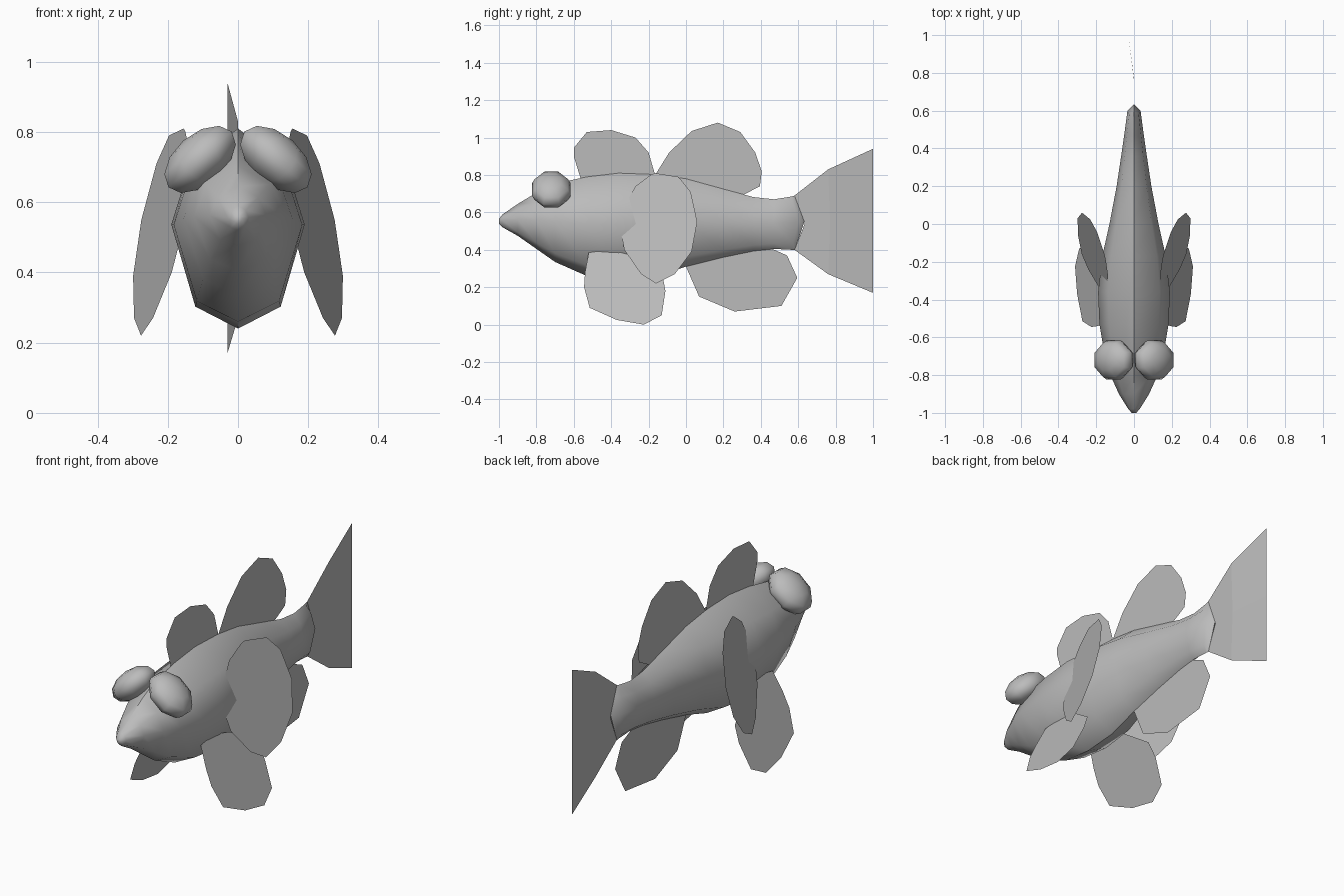
import bpy, bmesh, math
from mathutils import Matrix, Vector

if "Cube" in bpy.data.objects:
    bpy.data.objects.remove(bpy.data.objects["Cube"])

grey = bpy.data.materials.new("grey")
grey.diffuse_color = (0.5, 0.5, 0.5, 1)
grey.use_nodes = True
grey.node_tree.nodes["Principled BSDF"].inputs["Base Color"].default_value = grey.diffuse_color


def make(name, verts, faces, smooth=None):
    me = bpy.data.meshes.new(name)
    me.from_pydata(verts, [], faces)
    me.materials.append(grey)
    ob = bpy.data.objects.new(name, me)
    bpy.context.collection.objects.link(ob)
    if smooth:
        bm = bmesh.new()
        bm.from_mesh(me)
        bmesh.ops.remove_doubles(bm, verts=bm.verts, dist=1e-5)
        bmesh.ops.recalc_face_normals(bm, faces=bm.faces)
        bm.to_mesh(me)
        bm.free()
        bpy.ops.object.select_all(action='DESELECT')
        ob.select_set(True)
        bpy.context.view_layer.objects.active = ob
        bpy.ops.object.shade_smooth_by_angle(angle=math.radians(smooth))
    return ob


def fin(name, outline, x_of):
    """Flat sheet: (y, z) outline placed on the plane x = x_of(y, z)."""
    return make(name, [(x_of(y, z), y, z) for y, z in outline],
                [list(range(len(outline)))])


# Body: eight-sided rings (y, top, bottom, half width, forward bulge of middle)
rings = [
    (-1.0, 0.565, 0.54, 0.012, 0), (-0.98, 0.59, 0.52, 0.03, 0),
    (-0.90, 0.645, 0.475, 0.08, 0), (-0.80, 0.705, 0.405, 0.125, 0),
    (-0.70, 0.755, 0.335, 0.155, 0), (-0.53, 0.79, 0.26, 0.183, 0),
    (-0.36, 0.81, 0.24, 0.19, 0), (-0.17, 0.803, 0.255, 0.168, 0),
    (0.0, 0.78, 0.31, 0.13, 0), (0.20, 0.725, 0.36, 0.092, 0),
    (0.36, 0.682, 0.393, 0.068, 0), (0.47, 0.67, 0.405, 0.052, 0),
    (0.565, 0.685, 0.40, 0.035, 0.035), (0.58, 0.69, 0.398, 0.0, 0.055),
]
section = [(0, 1), (0.72, 0.64), (1, 0.04), (0.64, -0.78),
           (0, -1), (-0.64, -0.78), (-1, 0.04), (-0.72, 0.64)]
verts, faces = [], []
for y, top, bottom, w, bulge in rings:
    mid, half = (top + bottom) / 2, (top - bottom) / 2
    for sx, sz in section:
        verts.append((sx * w, y + bulge * (1 - abs(sz)), mid + sz * half))
for i in range(len(rings) - 1):
    for j in range(8):
        k = (j + 1) % 8
        faces.append((i * 8 + j, i * 8 + k, i * 8 + 8 + k, i * 8 + 8 + j))
faces.append(tuple(range(8)))
make("body", verts, faces, 50)

# Tail fin: fanned columns, curling slightly sideways at the back edge
columns = [(0.0, 0.58, 0.69, 0.635, 0.54, 0.40),
           (0.0, 0.76, 0.83, 0.77, 0.545, 0.27),
           (-0.03, 1.0, 0.94, 1.0, 0.55, 0.17)]
verts, faces = [], []
for x, y, top, ym, zm, bottom in columns:
    verts += [(x, y, top), (x, ym, zm), (x, y, bottom)]
for i in (0, 3):
    for j in (0, 1):
        faces.append((i + j, i + j + 1, i + j + 4, i + j + 3))
make("tail_fin", verts, faces)

# Fins on the centre line
flat = lambda y, z: 0.0
fin("front_dorsal_fin", [(-0.56, 0.77), (-0.60, 0.90), (-0.60, 0.945),
    (-0.53, 1.03), (-0.40, 1.04), (-0.27, 1.0), (-0.20, 0.92),
    (-0.165, 0.80), (-0.36, 0.78)], flat)
fin("rear_dorsal_fin", [(-0.165, 0.80), (-0.09, 0.92), (0.03, 1.035),
    (0.17, 1.08), (0.29, 1.03), (0.37, 0.92), (0.405, 0.82),
    (0.395, 0.74), (0.30, 0.69), (0.0, 0.76)], flat)
fin("anal_fin", [(0.0, 0.31), (0.07, 0.15), (0.26, 0.07), (0.51, 0.10),
    (0.595, 0.25), (0.54, 0.37), (0.45, 0.41), (0.20, 0.38)], flat)

# Paired side fins and eyes
pectoral = [(-0.19, 0.80), (-0.165, 0.81), (-0.04, 0.79), (0.025, 0.71),
            (0.06, 0.55), (0.03, 0.39), (-0.06, 0.27), (-0.16, 0.22),
            (-0.24, 0.27), (-0.33, 0.40), (-0.345, 0.48), (-0.31, 0.53),
            (-0.345, 0.57), (-0.315, 0.66), (-0.27, 0.74)]
pelvic = [(-0.52, 0.385), (-0.41, 0.40), (-0.285, 0.37), (-0.125, 0.26),
          (-0.11, 0.18), (-0.13, 0.05), (-0.225, 0.0), (-0.37, 0.025),
          (-0.515, 0.09), (-0.545, 0.20), (-0.54, 0.28)]
for side, s in (("right", 1), ("left", -1)):
    fin(side + "_pectoral_fin", pectoral,
        lambda y, z: s * (0.155 + 0.3 * (y + 0.165) - 0.203 * (z - 0.81)))
    fin(side + "_pelvic_fin", pelvic,
        lambda y, z: s * (0.145 + 0.434 * (0.385 - z)))

    # Flattened eye facing up and outwards
    bm = bmesh.new()
    bmesh.ops.create_uvsphere(bm, u_segments=8, v_segments=6, radius=1)
    bmesh.ops.rotate(bm, verts=bm.verts, cent=(0, 0, 0),
                     matrix=Matrix.Rotation(math.radians(22.5), 3, 'Z'))
    along, out = Vector((0.75, 0, -0.66)), Vector((0.66, 0, 0.75))
    points = []
    for v in bm.verts:
        p = along * v.co.x * 0.13 + out * v.co.z * 0.072
        points.append((s * (p.x + 0.108), v.co.y * 0.112 - 0.72, p.z + 0.722))
    quads = [[v.index for v in f.verts] for f in bm.faces]
    bm.free()
    make(side + "_eye", points, quads, 60)
